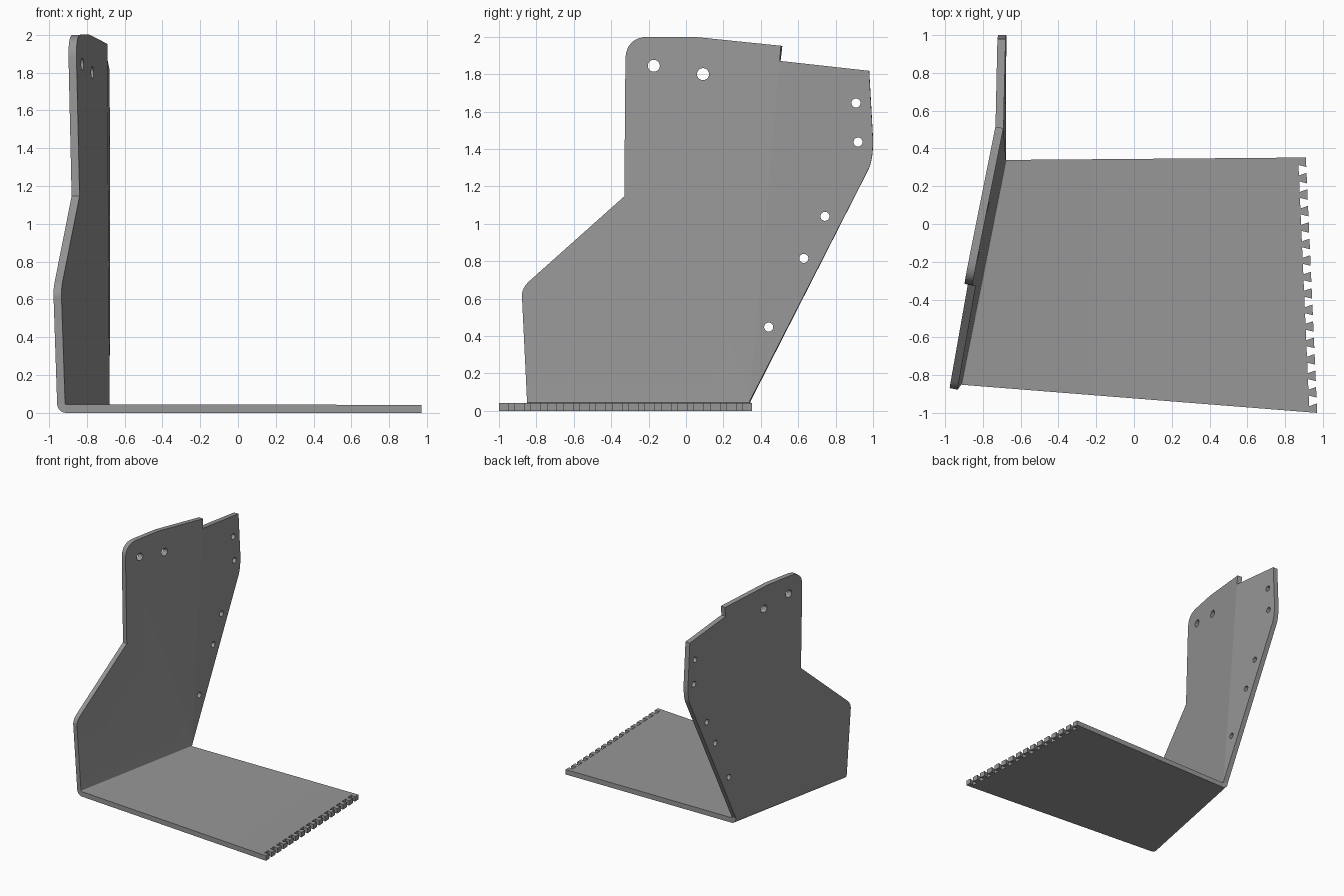
import bpy, bmesh, math
from mathutils import Vector

if "Cube" in bpy.data.objects:
    bpy.data.objects.remove(bpy.data.objects["Cube"])

T = 0.043           # sheet thickness
R = 0.008           # inner bend radius
FOOT = T + R        # height where the wall starts

steel = bpy.data.materials.new("steel_grey")
steel.diffuse_color = (0.31, 0.31, 0.31, 1)
steel.use_nodes = True
steel.node_tree.nodes["Principled BSDF"].inputs["Base Color"].default_value = steel.diffuse_color


def fillet(a, corner, b, n=16):
    """Rounded corner from a to b."""
    out = []
    for i in range(n + 1):
        t = i / n
        out.append(tuple((1 - t) ** 2 * a[k] + 2 * t * (1 - t) * corner[k] + t * t * b[k]
                         for k in (0, 1)))
    return out


# Wall surface: a leaning front panel and a rear panel bent back along a fold line
FOLD_LOW, FOLD_TOP = (0.34, FOOT), (0.501, 1.871)
SLOPE = (FOLD_TOP[0] - FOLD_LOW[0]) / (FOLD_TOP[1] - FOLD_LOW[1])
B, C, K = 0.198, -0.024, -0.177


def fold_distance(y, z):
    return y - FOLD_LOW[0] - (z - FOLD_LOW[1]) * SLOPE


def wall_point(y, z):
    d = fold_distance(y, z)
    return Vector((-0.745 + B * y + C * z + K * max(d, 0), y, z))


N_FRONT = Vector((-1, B, C)).normalized()
N_REAR = Vector((-1, B + K, C - K * SLOPE)).normalized()
half = (N_FRONT + N_REAR).normalized()
N_FOLD = half / half.dot(N_FRONT)

# Wall outlines (y, z): both start and end on the fold
front = [FOLD_LOW, (-0.85, FOOT)]
front += fillet((-0.877, 0.61), (-0.88, 0.657), (-0.834, 0.697))
front += [(-0.33, 1.147)]
front += fillet((-0.324, 1.871), (-0.324, 2.0), (-0.196, 2.0))
front += [(0.04, 2.0), (0.507, 1.952), FOLD_TOP]
rear = [FOLD_TOP, (0.979, 1.818)]
rear += fillet((0.999, 1.46), (1.002, 1.345), (0.973, 1.287))
rear += [FOLD_LOW]

bm = bmesh.new()


def panel(outline, normal, skip_first):
    """Two faces of one flat wall panel plus its rim (not along the fold)."""
    inner, outer = [], []
    for p in outline:
        n = N_FOLD if p in (FOLD_LOW, FOLD_TOP) else normal
        v = wall_point(*p)
        inner.append(bm.verts.new(v))
        outer.append(bm.verts.new(v + n * T))
    bm.faces.new(inner)
    bm.faces.new(outer[::-1])
    for i in range(1 if skip_first else 0, len(outline) - 1):
        bm.faces.new((inner[i], inner[i + 1], outer[i + 1], outer[i]))


panel(front, N_FRONT, True)
panel(rear, N_REAR, False)

# Rounded bend between wall and base
STEPS = 12
sections, roots = [], []
for p, n in ((front[1], N_FRONT), (FOLD_LOW, N_FOLD)):
    centre = wall_point(*p) - n * R
    flat = n.copy()
    rows = []
    for i in range(STEPS + 1):
        a = math.pi / 2 * i / STEPS
        # blend from the wall normal to straight down
        d = flat * math.cos(a) + Vector((0, 0, -1)) * math.sin(a)
        rows.append([bm.verts.new(centre + d * r) for r in (R, R + T)])
    sections.append(rows)
    roots.append(rows[-1])
fr, re = sections
for i in range(STEPS):
    for k in (0, 1):
        bm.faces.new((fr[i][k], fr[i + 1][k], re[i + 1][k], re[i][k]))
    for s in sections:
        bm.faces.new((s[i][0], s[i + 1][0], s[i + 1][1], s[i][1]))

# Base plate with a row of flared teeth along its free edge
EDGE_A, EDGE_B = Vector((0.97, -1.0)), Vector((0.91, 0.352))
along = EDGE_B - EDGE_A
inward = Vector((-along.y, along.x)).normalized() * 0.041
TEETH = 16
cell = 1 / (2 * TEETH - 1)
flare = 0.14 * cell
edge = []
for i in range(TEETH):
    lo, hi = 2 * i * cell, (2 * i + 1) * cell
    if i:
        edge += [EDGE_A + along * (lo + flare) + inward, EDGE_A + along * (lo - flare)]
    else:
        edge += [EDGE_A]
    if i < TEETH - 1:
        edge += [EDGE_A + along * (hi + flare), EDGE_A + along * (hi - flare) + inward]
    else:
        edge += [EDGE_B]
top = [roots[0][0]] + [bm.verts.new((p.x, p.y, T)) for p in edge] + [roots[1][0]]
low = [roots[0][1]] + [bm.verts.new((p.x, p.y, 0)) for p in edge] + [roots[1][1]]
bm.faces.new(top)
bm.faces.new(low[::-1])
for i in range(len(top) - 1):
    bm.faces.new((top[i], top[i + 1], low[i + 1], low[i]))

bmesh.ops.remove_doubles(bm, verts=bm.verts, dist=0.0005)
bmesh.ops.recalc_face_normals(bm, faces=bm.faces)
mesh = bpy.data.meshes.new("folded_bracket")
bm.to_mesh(mesh)
bm.free()
bracket = bpy.data.objects.new("folded_bracket", mesh)
bpy.context.collection.objects.link(bracket)
mesh.materials.append(steel)

# Drilled holes: (y, z, radius)
holes = [(-0.172, 1.845, 0.032), (0.091, 1.80, 0.032)]
holes += [(y, z, 0.024) for y, z in ((0.909, 1.646), (0.92, 1.437), (0.743, 1.04),
                                     (0.63, 0.815), (0.442, 0.448), (0.349, 0.257))]
cut = bmesh.new()
for y, z, r in holes:
    made = bmesh.ops.create_cone(cut, cap_ends=True, segments=48, radius1=r, radius2=r, depth=0.4)
    for v in made["verts"]:
        v.co = Vector((v.co.z - 0.75, y + v.co.x, z + v.co.y))
bmesh.ops.recalc_face_normals(cut, faces=cut.faces)
cut_mesh = bpy.data.meshes.new("hole_cutter")
cut.to_mesh(cut_mesh)
cut.free()
cut_mesh.materials.append(steel)
cutter = bpy.data.objects.new("hole_cutter", cut_mesh)
bpy.context.collection.objects.link(cutter)
cutter.hide_render = True

mod = bracket.modifiers.new("holes", 'BOOLEAN')
mod.operation = 'DIFFERENCE'
mod.solver = 'EXACT'
mod.object = cutter
bpy.context.view_layer.objects.active = bracket
bracket.select_set(True)
bpy.ops.object.modifier_apply(modifier=mod.name)
bpy.data.objects.remove(cutter)
bpy.ops.object.shade_smooth_by_angle(angle=math.radians(9))
